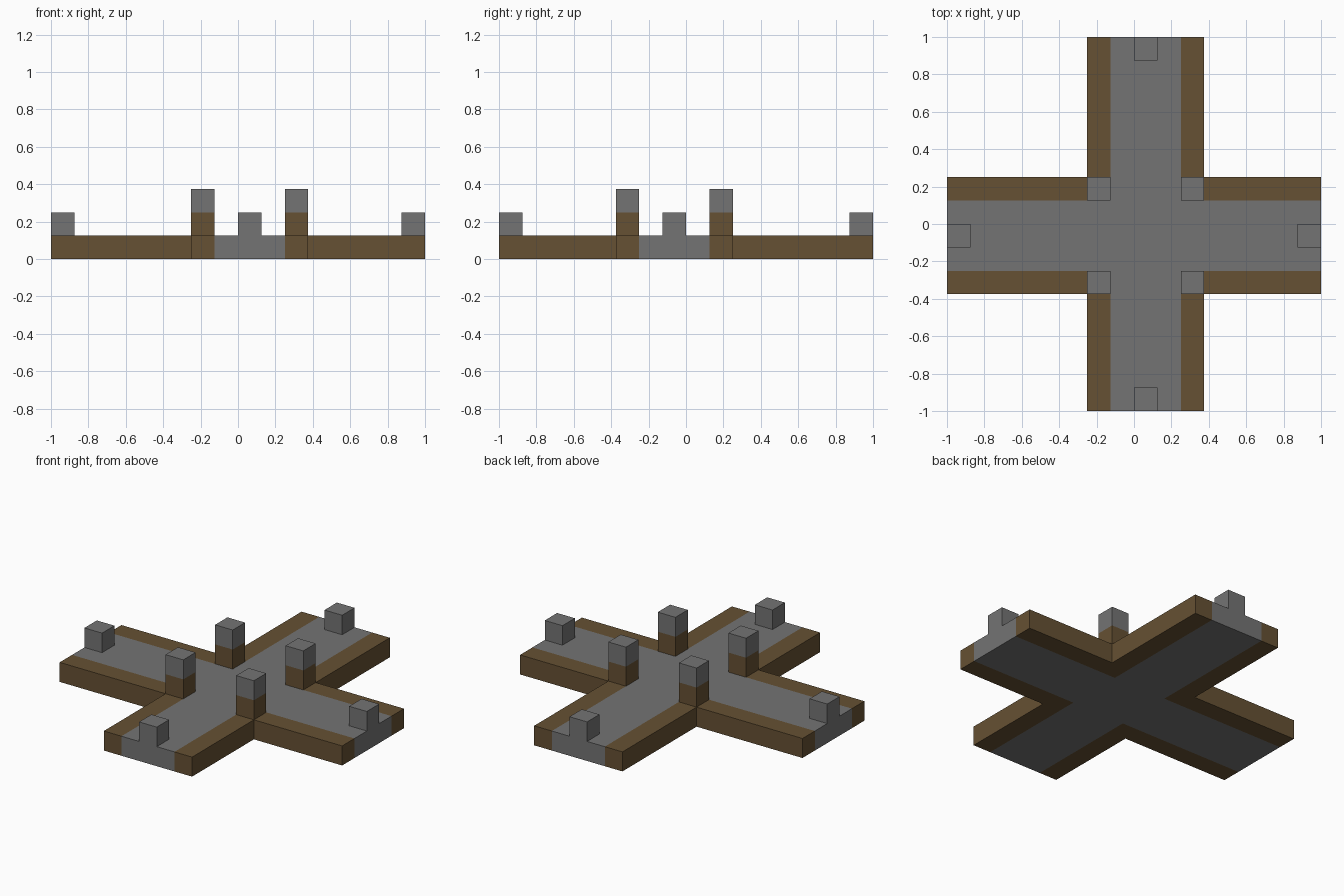
import bpy, bmesh
from mathutils import Vector

cube = bpy.data.objects.get("Cube")
if cube:
    bpy.data.objects.remove(cube, do_unlink=True)

U = 0.125                 # block size
CX, CY = U / 2, -U / 2    # crossing centre
INNER, OUTER = 1.5 * U, 2.5 * U


def material(name, color):
    m = bpy.data.materials.new(name)
    m.use_nodes = True
    m.diffuse_color = color
    m.node_tree.nodes["Principled BSDF"].inputs["Base Color"].default_value = color
    return m


stone = material("stone grey", (0.174, 0.174, 0.174, 1))
wood = material("wood brown", (0.133, 0.082, 0.033, 1))


def prism(name, outline, z, height, mat):
    """Extrude a flat outline upward from z."""
    bm = bmesh.new()
    face = bm.faces.new([bm.verts.new((x, y, z)) for x, y in outline])
    top = bmesh.ops.extrude_face_region(bm, geom=[face])["geom"]
    verts = [v for v in top if isinstance(v, bmesh.types.BMVert)]
    bmesh.ops.translate(bm, verts=verts, vec=Vector((0, 0, height)))
    bmesh.ops.recalc_face_normals(bm, faces=bm.faces)
    mesh = bpy.data.meshes.new(name)
    bm.to_mesh(mesh)
    bm.free()
    mesh.materials.append(mat)
    obj = bpy.data.objects.new(name, mesh)
    bpy.context.collection.objects.link(obj)


def block(name, x, y, z, mat):
    h = U / 2
    prism(name, [(x - h, y - h), (x + h, y - h), (x + h, y + h), (x - h, y + h)], z, U, mat)


# Cross-shaped stone path
l, r, b, t = CX - INNER, CX + INNER, CY - INNER, CY + INNER
prism("path", [(-1, b), (l, b), (l, -1), (r, -1), (r, b), (1, b),
               (1, t), (r, t), (r, 1), (l, 1), (l, t), (-1, t)], 0, U, stone)

# L-shaped wooden kerb and a capped post in each corner
for sx, side in ((-1, "right"), (1, "left")):
    for sy, end in ((-1, "front"), (1, "back")):
        xi, xo = CX + sx * INNER, CX + sx * OUTER
        yi, yo = CY + sy * INNER, CY + sy * OUTER
        tag = f"{end}_{side}"
        prism(f"kerb_{tag}", [(xi, yi), (sx, yi), (sx, yo), (xo, yo), (xo, sy), (xi, sy)],
              0, U, wood)
        px, py = (xi + xo) / 2, (yi + yo) / 2
        block(f"post_{tag}", px, py, U, wood)
        block(f"post_cap_{tag}", px, py, 2 * U, stone)

# Single stone block at the end of each arm
edge = 1 - U / 2
for name, x, y in (("right", -edge, CY), ("left", edge, CY),
                   ("front", CX, -edge), ("back", CX, edge)):
    block(f"end_block_{name}", x, y, U, stone)
